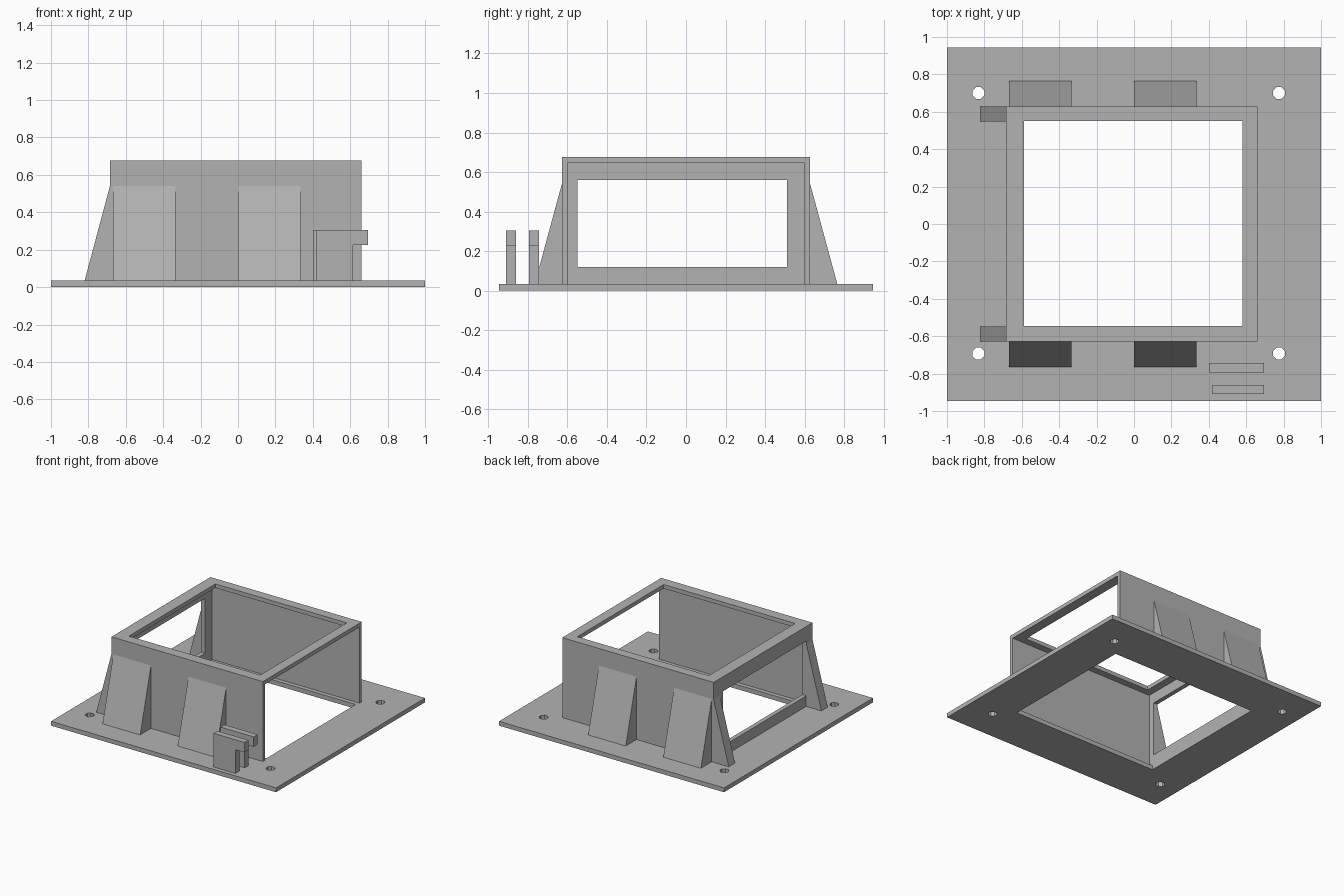
import bpy, bmesh, math
from mathutils import Matrix

cube = bpy.data.objects.get("Cube")
if cube:
    bpy.data.objects.remove(cube, do_unlink=True)

grey = bpy.data.materials.new("mid_grey")
grey.use_nodes = True
COLOUR = (0.45, 0.45, 0.45, 1)
grey.diffuse_color = COLOUR
grey.node_tree.nodes["Principled BSDF"].inputs["Base Color"].default_value = COLOUR

# Profile plane for each extrusion axis: columns are profile u, profile v, depth
PLANES = {
    "x": Matrix(((0, 0, 1), (1, 0, 0), (0, 1, 0))).to_4x4(),
    "y": Matrix(((1, 0, 0), (0, 0, 1), (0, 1, 0))).to_4x4(),
    "z": Matrix.Identity(4),
}


def rect(u0, u1, v0, v1):
    return [(u0, v0), (u1, v0), (u1, v1), (u0, v1)]


def ring(u, v, radius, sides=8):
    steps = [math.tau * (i + 0.5) / sides for i in range(sides)]
    return [(u + radius * math.cos(a), v + radius * math.sin(a)) for a in steps]


def slab(name, axis, start, end, outline, holes=()):
    """Extrude a flat outline, with holes, from start to end along an axis."""
    curve = bpy.data.curves.new(name, "CURVE")
    curve.dimensions = "2D"
    curve.fill_mode = "BOTH"
    curve.extrude = (end - start) / 2
    for loop in [outline, *holes]:
        spline = curve.splines.new("POLY")
        spline.points.add(len(loop) - 1)
        for point, (u, v) in zip(spline.points, loop):
            point.co = (u, v, 0, 1)
        spline.use_cyclic_u = True
    source = bpy.data.objects.new(name + "_profile", curve)
    bpy.context.collection.objects.link(source)
    graph = bpy.context.evaluated_depsgraph_get()
    mesh = bpy.data.meshes.new_from_object(source.evaluated_get(graph))
    bpy.data.objects.remove(source, do_unlink=True)
    mesh.transform(PLANES[axis] @ Matrix.Translation((0, 0, (start + end) / 2)))
    bm = bmesh.new()
    bm.from_mesh(mesh)
    bmesh.ops.remove_doubles(bm, verts=bm.verts, dist=0.0001)
    bmesh.ops.recalc_face_normals(bm, faces=bm.faces)
    for face in bm.faces:
        face.smooth = False
    bm.to_mesh(mesh)
    bm.free()
    mesh.name = name
    mesh.materials.clear()
    mesh.materials.append(grey)
    obj = bpy.data.objects.new(name, mesh)
    bpy.context.collection.objects.link(obj)
    return obj


BASE, RIM, TOP = 0.035, 0.645, 0.677
LEFT, RIGHT = -0.685, 0.66
OUT, IN = 0.628, 0.6
RIB_TOP, RIB_FOOT = 0.54, 0.765

# Base plate with the large opening and four screw holes
screws = [ring(x, y, 0.034) for x in (-0.832, 0.775) for y in (-0.693, 0.7)]
slab("base_plate", "z", 0, BASE, rect(-1, 1, -0.945, 0.945),
     [rect(-0.65, 0.65, -0.565, 0.565)] + screws)

# Housing: top rim, two solid walls and a windowed end wall
slab("top_rim", "z", RIM, TOP, rect(LEFT, RIGHT, -OUT, OUT),
     [rect(-0.588, 0.58, -0.545, 0.552)])
for side, name in ((-1, "front"), (1, "back")):
    y0, y1 = sorted((side * IN, side * OUT))
    slab(name + "_wall", "y", y0, y1, rect(LEFT, RIGHT, BASE, RIM))
slab("window_wall", "x", LEFT, -0.65, rect(-IN, IN, BASE, RIM),
     [rect(-0.55, 0.51, 0.12, 0.56)])

# Sloped wedge ribs on the solid walls, and a pair beside the window
for side, name in ((-1, "front"), (1, "back")):
    wedge = [(side * OUT, BASE), (side * RIB_FOOT, BASE), (side * OUT, RIB_TOP)]
    for x0 in (-0.668, 0.0):
        slab(name + "_wedge", "x", x0, x0 + 0.334, wedge)
    y0, y1 = sorted((side * 0.548, side * OUT))
    slab(name + "_end_rib", "y", y0, y1,
         [(LEFT, BASE), (-0.82, BASE), (LEFT, RIB_TOP)])

# Cable hooks on the front corner
for name, x0, y0 in (("inner_hook", 0.4, -0.793), ("outer_hook", 0.418, -0.91)):
    slab(name, "y", y0, y0 + 0.05,
         [(x0, BASE), (0.615, BASE), (0.615, 0.225), (0.695, 0.225),
          (0.695, 0.305), (x0, 0.305)])
